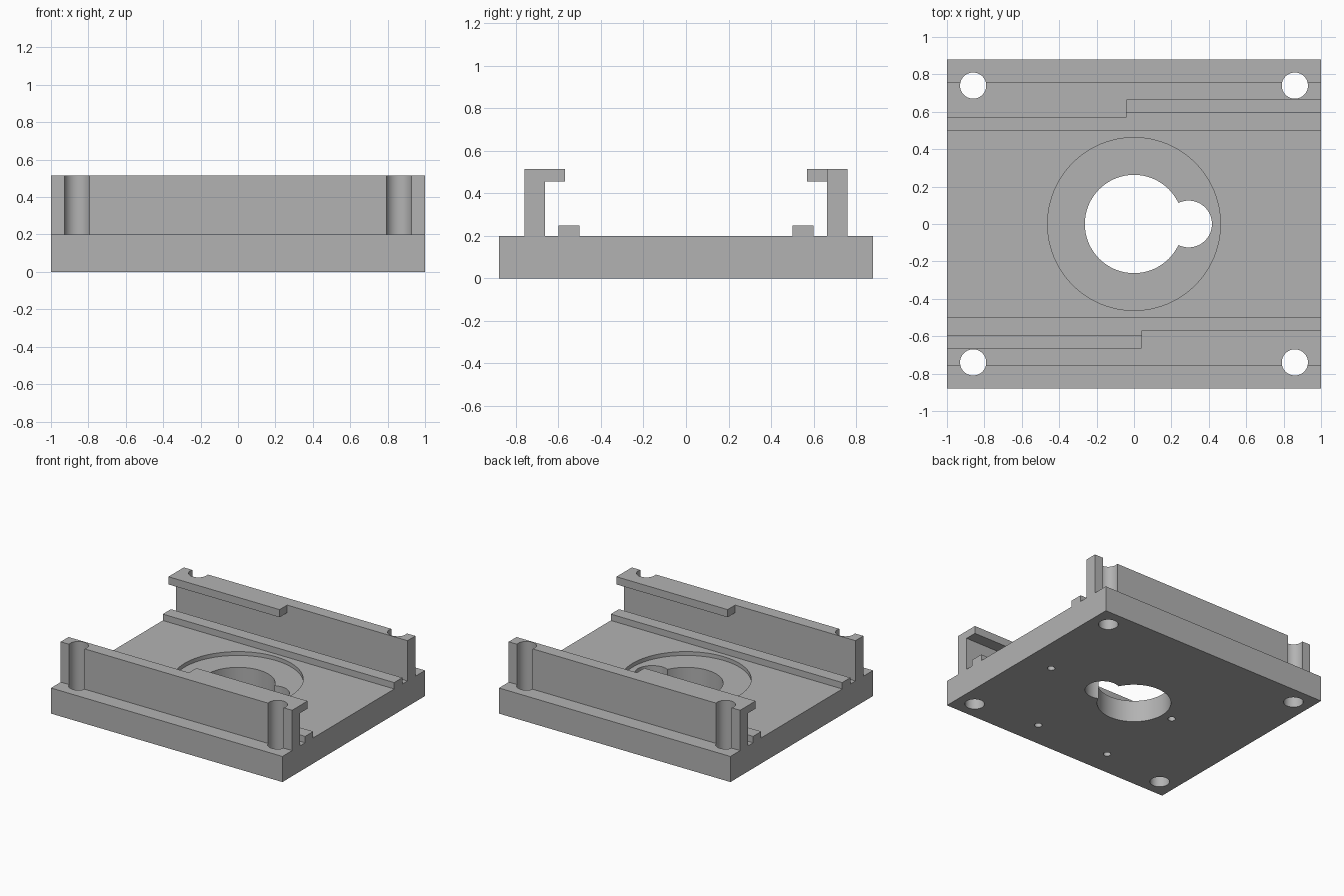
import bpy
import math

default = bpy.data.objects.get("Cube")
if default:
    bpy.data.objects.remove(default, do_unlink=True)

# Single flat material
grey = bpy.data.materials.new("plain grey")
grey.use_nodes = True
GREY = (0.45, 0.45, 0.45, 1)
grey.diffuse_color = GREY
grey.node_tree.nodes["Principled BSDF"].inputs["Base Color"].default_value = GREY


def box(name, x, y, z):
    """Box from (min, max) ranges on each axis."""
    mid = [sum(r) / 2 for r in (x, y, z)]
    bpy.ops.mesh.primitive_cube_add(size=1, location=mid)
    ob = bpy.context.object
    ob.name = name
    ob.scale = [abs(r[1] - r[0]) for r in (x, y, z)]
    bpy.ops.object.transform_apply(location=True, rotation=True, scale=True)
    ob.data.materials.append(grey)
    return ob


def cylinder(name, x, y, radius, z, sides=64):
    bpy.ops.mesh.primitive_cylinder_add(
        vertices=sides, radius=radius, depth=z[1] - z[0], location=(x, y, sum(z) / 2))
    ob = bpy.context.object
    ob.name = name
    ob.hide_render = True
    ob.data.materials.append(grey)
    return ob


def apply(ob, mod):
    bpy.ops.object.select_all(action='DESELECT')
    bpy.context.view_layer.objects.active = ob
    ob.select_set(True)
    bpy.ops.object.modifier_apply(modifier=mod.name)


def combine(ob, other, operation):
    mod = ob.modifiers.new("combine", 'BOOLEAN')
    mod.operation = operation
    mod.solver = 'EXACT'
    mod.object = other
    apply(ob, mod)
    bpy.data.objects.remove(other, do_unlink=True)


def smooth(ob):
    bpy.ops.object.select_all(action='DESELECT')
    bpy.context.view_layer.objects.active = ob
    ob.select_set(True)
    bpy.ops.object.shade_smooth_by_angle(angle=math.radians(20))


TOP, RIM = 0.2, 0.515
HOLE_X, HOLE_Y, HOLE_R = 0.86, 0.74, 0.07

# Base plate with shallow round recess and keyhole opening
base = box("base_plate", (-1, 1), (-0.88, 0.88), (0, TOP))
combine(base, cylinder("recess_cutter", 0, 0, 0.462, (TOP - 0.03, 0.4), 96), 'DIFFERENCE')
combine(base, cylinder("bore_cutter", 0, 0, 0.263, (-0.1, 0.4)), 'DIFFERENCE')
combine(base, cylinder("side_bore_cutter", 0.292, 0, 0.125, (-0.1, 0.4)), 'DIFFERENCE')

# Corner screw holes
for sx in (-1, 1):
    for sy in (-1, 1):
        combine(base, cylinder("corner_cutter", sx * HOLE_X, sy * HOLE_Y, HOLE_R, (-0.1, 0.4)),
                'DIFFERENCE')

# Small blind holes in the underside
for x, y in ((0.77, 0), (-0.35, 0), (0.32, -0.68), (-0.32, -0.68)):
    combine(base, cylinder("pilot_cutter", x, y, 0.027, (-0.1, 0.12), 32), 'DIFFERENCE')
smooth(base)

# Side walls with half-length lips, and low rails; the back is the front turned half round
for side, s in (("front", 1), ("back", -1)):
    wall = box(side + "_wall", (-1, 1), (-s * 0.76, -s * 0.663), (TOP, RIM))
    lip = box("lip", (s * 0.04, s), (-s * 0.7, -s * 0.57), (0.455, RIM))
    combine(wall, lip, 'UNION')
    tidy = wall.modifiers.new("tidy", 'DECIMATE')
    tidy.decimate_type = 'DISSOLVE'
    tidy.angle_limit = math.radians(1)
    apply(wall, tidy)
    for sx in (-1, 1):
        groove = cylinder("groove_cutter", sx * HOLE_X, -s * HOLE_Y, HOLE_R, (0.1, 0.7))
        combine(wall, groove, 'DIFFERENCE')
    smooth(wall)
    box(side + "_rail", (-1, 1), (-s * 0.6, -s * 0.5), (TOP, 0.25))
